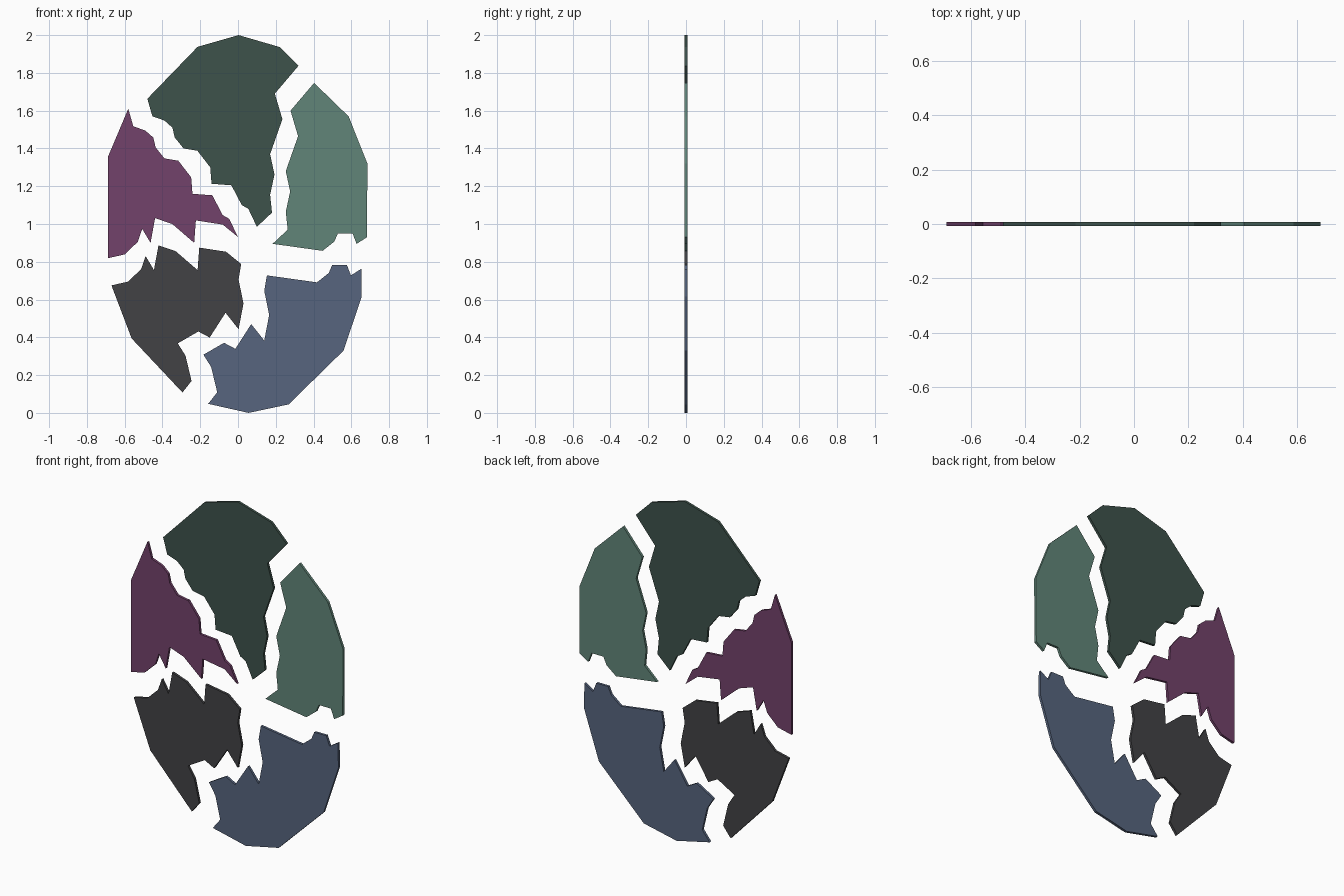
import bpy, bmesh

T = 0.0075  # half thickness
HUB = (0.10, 0.985)

# Crack lines of the unbroken oval plate, each from the hub out to the rim (x, z)
upper_right = [(.18, 1.06), (.17, 1.155), (.193, 1.262), (.17, 1.37),
               (.235, 1.555), (.195, 1.69), (.32, 1.837)]
upper_left = [(.055, 1.08), (.02, 1.10), (-.035, 1.205), (-.14, 1.213), (-.147, 1.3),
              (-.215, 1.388), (-.288, 1.4), (-.335, 1.458), (-.347, 1.51),
              (-.39, 1.548), (-.453, 1.57), (-.48, 1.663)]
left = [(.02, 1.05), (-.122, 1.072), (-.131, .953), (-.247, 1.053), (-.338, 1.084),
        (-.362, .953), (-.406, 1.027), (-.43, .958), (-.499, .892), (-.587, .872)]
right = [(.365, .948), (.427, .997), (.446, 1.041), (.523, 1.041),
         (.545, .985), (.6, 1.02)]
lower = [(.086, .903), (.112, .776), (.086, .64), (.017, .727), (-.067, .596),
         (-.127, .628), (-.236, .565), (-.195, .5), (-.163, .366), (-.211, .305)]

# Shard: name, first crack, rim corners, second crack, drift (x, z), colour
shards = [
    ("top_shard", upper_left, [(-.214, 1.938), (.003, 2.0), (.22, 1.937)],
     upper_right, (0, 0), (.048, .085, .07)),
    ("right_shard", upper_right, [(.503, 1.659), (.602, 1.41)],
     right, (.083, -.09), (.12, .235, .19)),
    ("bottom_right_shard", right, [(.602, .873), (.506, .587), (.215, .302), (.003, .257)],
     lower, (.053, -.257), (.095, .13, .21)),
    ("bottom_left_shard", lower, [(-.48, .591)],
     left, (-.083, -.197), (.055, .055, .06)),
    ("left_shard", left, [(-.587, 1.41)],
     upper_left, (-.101, -.053), (.17, .055, .145)),
]


def build_shard(name, crack_a, rim, crack_b, drift, colour):
    outline = [HUB] + crack_a + rim + crack_b[::-1]
    bm = bmesh.new()
    face = bm.faces.new([bm.verts.new((x + drift[0], -T, z + drift[1])) for x, z in outline])
    ext = bmesh.ops.extrude_face_region(bm, geom=[face], use_keep_orig=True)
    moved = [v for v in ext["geom"] if isinstance(v, bmesh.types.BMVert)]
    bmesh.ops.translate(bm, verts=moved, vec=(0, 2 * T, 0))
    bmesh.ops.recalc_face_normals(bm, faces=bm.faces[:])
    mesh = bpy.data.meshes.new(name)
    bm.to_mesh(mesh)
    bm.free()
    mat = bpy.data.materials.new(name + "_colour")
    mat.diffuse_color = (*colour, 1)
    mesh.materials.append(mat)
    bpy.context.collection.objects.link(bpy.data.objects.new(name, mesh))


for shard in shards:
    build_shard(*shard)
